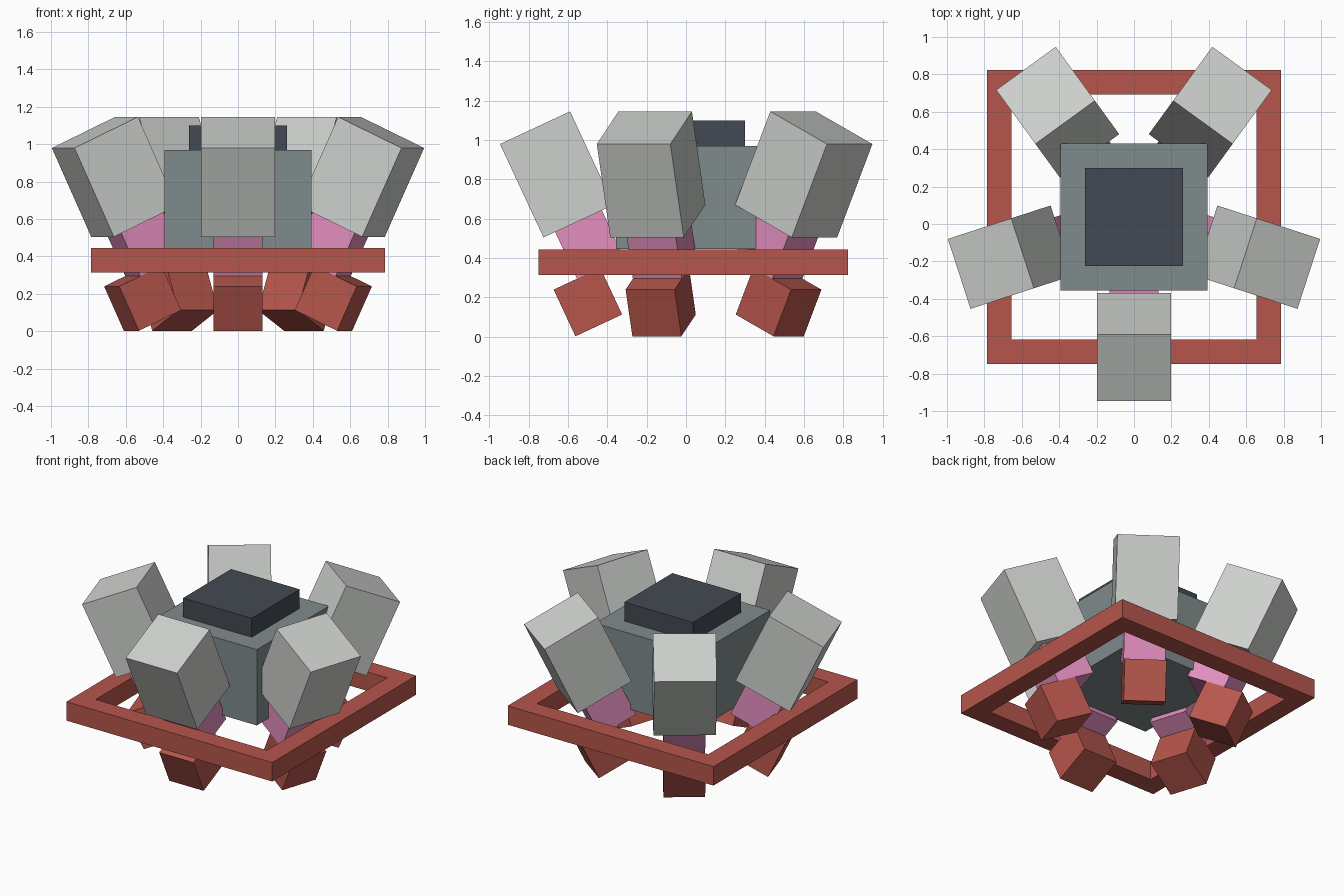
import bpy, bmesh, math
from mathutils import Matrix, Vector

if "Cube" in bpy.data.objects:
    bpy.data.objects.remove(bpy.data.objects["Cube"])

U = 0.131                # block unit
CY = 0.037               # hub centre on y
TILT = math.radians(25)  # outward lean of the arms


def material(name, rgb):
    m = bpy.data.materials.new(name)
    lin = [((c / 255 + 0.055) / 1.055) ** 2.4 for c in rgb]
    m.diffuse_color = (*lin, 1)
    m.use_nodes = True
    m.node_tree.nodes["Principled BSDF"].inputs["Base Color"].default_value = m.diffuse_color
    return m


GREY = material("light grey", (205, 208, 204))
RED = material("brick red", (182, 86, 76))
SLATE = material("slate grey", (128, 139, 140))
DARK = material("dark charcoal", (68, 73, 82))
PINK = material("pink", (226, 142, 190))


def add_object(name, bm, mat):
    bmesh.ops.recalc_face_normals(bm, faces=bm.faces)
    me = bpy.data.meshes.new(name)
    bm.to_mesh(me)
    bm.free()
    me.materials.append(mat)
    bpy.context.collection.objects.link(bpy.data.objects.new(name, me))


def box(name, size, matrix, mat):
    bm = bmesh.new()
    bmesh.ops.create_cube(bm, size=1, matrix=matrix @ Matrix.Diagonal((*size, 1)))
    add_object(name, bm, mat)


# Central body and its cap
box("central_body", (6 * U, 6 * U, 4 * U), Matrix.Translation((0, CY, 0.445 + 2 * U)), SLATE)
box("top_cap", (4 * U, 4 * U, U), Matrix.Translation((0, CY, 0.445 + 4.5 * U)), DARK)

# Square ring: a rectangular section swept round four corners
bm = bmesh.new()
rings = []
for sx, sy in ((1, 1), (-1, 1), (-1, -1), (1, -1)):
    rings.append([bm.verts.new((sx * r, sy * r + CY, z))
                  for r, z in ((5 * U, 0.313), (6 * U, 0.313), (6 * U, 0.444), (5 * U, 0.444))])
for i in range(4):
    a, b = rings[i], rings[(i + 1) % 4]
    for j in range(4):
        k = (j + 1) % 4
        bm.faces.new((a[j], b[j], b[k], a[k]))
add_object("square_ring", bm, RED)

# Five tilted arms: foot, joint and upper block, placed by (radius, height)
for i in range(5):
    angle = math.radians(-90 + 72 * i)
    turn = Matrix.Translation((0, CY, 0)) @ Matrix.Rotation(angle, 4, 'Z')
    lean = Matrix.Rotation(TILT, 4, 'Y')
    upper = Vector((0.694, 0, 0.825))
    axis = Vector((math.sin(TILT), 0, math.cos(TILT)))
    out = Vector((math.cos(TILT), 0, -math.sin(TILT)))
    joint = upper - axis * 3 * U
    foot = joint - axis * 2 * U + out * U
    for name, pos, size, mat in (("upper_block", upper, (3 * U, 3 * U, 4 * U), GREY),
                                 ("joint", joint, (2 * U, 2 * U, 2 * U), PINK),
                                 ("foot", foot, (2 * U, 2 * U, 2 * U), RED)):
        box(f"{name}_{i + 1}", size, turn @ Matrix.Translation(pos) @ lean, mat)
